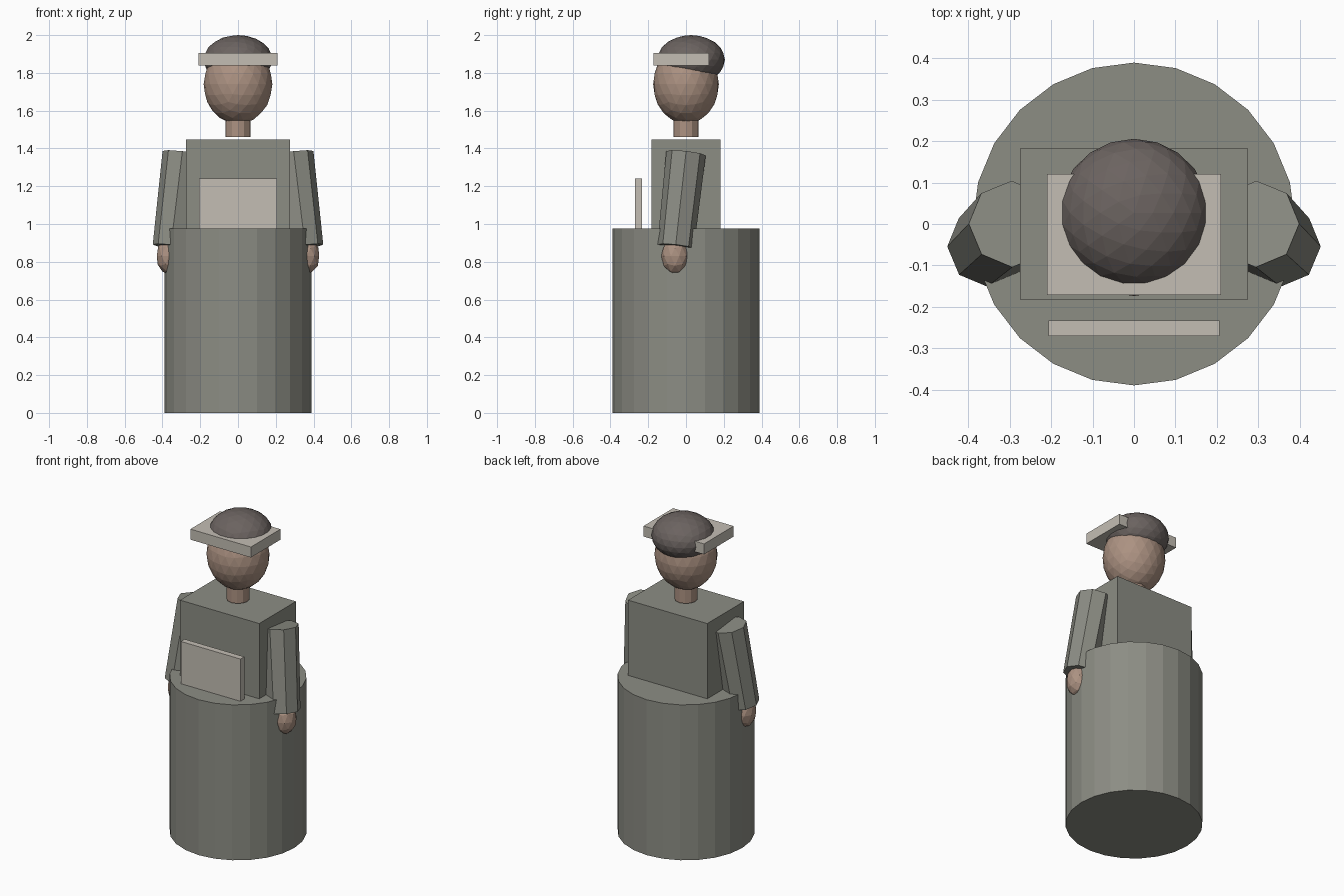
import bpy
from mathutils import Vector

if "Cube" in bpy.data.objects:
    bpy.data.objects.remove(bpy.data.objects["Cube"])


def srgb(r, g, b):
    def lin(c):
        c /= 255
        return c / 12.92 if c <= 0.04045 else ((c + 0.055) / 1.055) ** 2.4
    return (lin(r), lin(g), lin(b), 1)


def material(name, rgb):
    m = bpy.data.materials.new(name)
    m.diffuse_color = srgb(*rgb)
    m.use_nodes = True
    m.node_tree.nodes["Principled BSDF"].inputs["Base Color"].default_value = m.diffuse_color
    return m


CLOTH = material("grey_green_cloth", (140, 141, 132))
LINEN = material("pale_linen", (196, 190, 180))
SKIN = material("skin", (172, 146, 130))
HAIR = material("dark_hair", (107, 99, 96))


def finish(name, mat):
    ob = bpy.context.object
    ob.name = name
    ob.data.materials.append(mat)
    return ob


def box(name, mat, lo, hi):
    lo, hi = Vector(lo), Vector(hi)
    bpy.ops.mesh.primitive_cube_add(size=1, location=(lo + hi) / 2)
    ob = finish(name, mat)
    ob.scale = hi - lo
    return ob


def ball(name, mat, centre, radii, detail=3):
    bpy.ops.mesh.primitive_ico_sphere_add(subdivisions=detail, radius=1, location=centre)
    ob = finish(name, mat)
    ob.scale = radii
    return ob


def tube(name, mat, start, end, r_start, r_end, sides):
    start, end = Vector(start), Vector(end)
    axis = end - start
    bpy.ops.mesh.primitive_cone_add(vertices=sides, radius1=r_start, radius2=r_end,
                                    depth=axis.length, location=(start + end) / 2)
    ob = finish(name, mat)
    ob.rotation_mode = 'QUATERNION'
    ob.rotation_quaternion = Vector((0, 0, 1)).rotation_difference(axis)
    return ob


# Dress: drum skirt and box torso
tube("skirt", CLOTH, (0, 0, 0), (0, 0, 0.975), 0.39, 0.39, 24)
box("torso", CLOTH, (-0.275, -0.182, 0.9), (0.275, 0.182, 1.447))

# Apron bib, standing in front of the torso
box("apron_bib", LINEN, (-0.207, -0.271, 0.9), (0.207, -0.233, 1.24))

# Neck, head, hair and cap brim
tube("neck", SKIN, (0, 0, 1.46), (0, 0, 1.58), 0.066, 0.066, 12)
ball("head", SKIN, (0, 0, 1.74), (0.182, 0.174, 0.21))
ball("hair", HAIR, (0, 0.027, 1.87), (0.182, 0.179, 0.13))
box("cap_brim", LINEN, (-0.21, -0.172, 1.84), (0.21, 0.121, 1.906))

# Arms and hands, mirrored left and right
for side, s in (("right", 1), ("left", -1)):
    tube(side + "_sleeve", CLOTH, (s * 0.355, -0.055, 0.88), (s * 0.295, 0, 1.374),
         0.097, 0.105, 8)
    ball(side + "_hand", SKIN, (s * 0.365, -0.058, 0.83), (0.068, 0.073, 0.096), 2)
